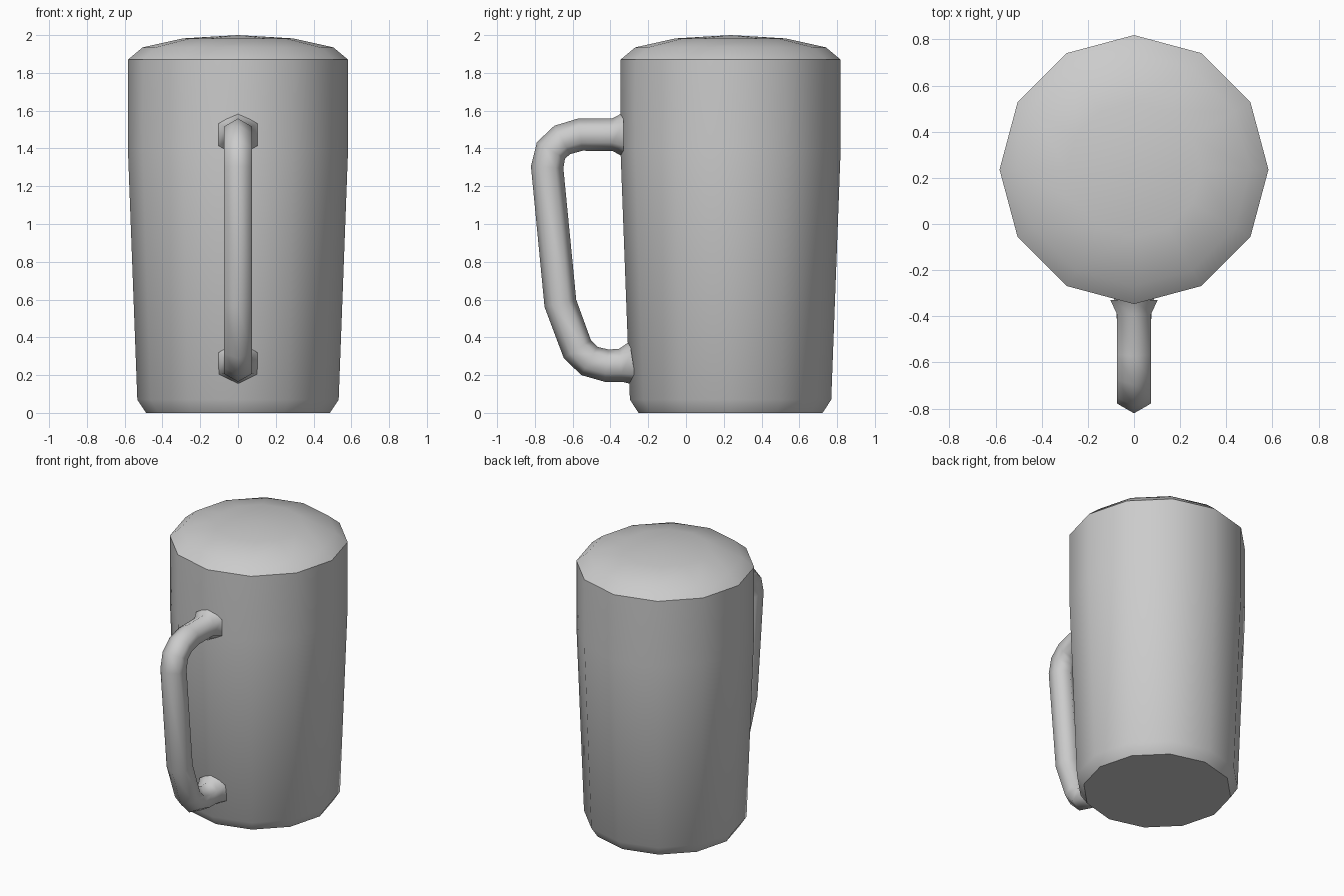
import bpy, math
from mathutils import Vector

if "Cube" in bpy.data.objects:
    bpy.data.objects.remove(bpy.data.objects["Cube"])

SIDES = 12
CENTRE_Y = 0.236
RADIUS = 0.583


def make_object(name, verts, faces, angle):
    mesh = bpy.data.meshes.new(name)
    mesh.from_pydata(verts, [], faces)
    obj = bpy.data.objects.new(name, mesh)
    bpy.context.collection.objects.link(obj)
    bpy.ops.object.select_all(action='DESELECT')
    obj.select_set(True)
    bpy.context.view_layer.objects.active = obj
    bpy.ops.object.shade_smooth_by_angle(angle=math.radians(angle))
    return obj


def bridge(rings, n):
    """Quads between successive rings of n vertices."""
    return [(r * n + i, r * n + (i + 1) % n,
             (r + 1) * n + (i + 1) % n, (r + 1) * n + i)
            for r in range(rings - 1) for i in range(n)]


def lathe_rings(profile):
    return [(r * math.cos(2 * math.pi * i / SIDES),
             CENTRE_Y + r * math.sin(2 * math.pi * i / SIDES), z)
            for r, z in profile for i in range(SIDES)]


# Tapered body with a chamfered foot
body = [(0.487, 0), (0.533, 0.07), (RADIUS, 1.4), (RADIUS, 1.87)]
faces = bridge(len(body), SIDES) + [tuple(reversed(range(SIDES)))]
make_object("mug_body", lathe_rings(body), faces, 45)

# Domed top: flattened half sphere
dome = [(RADIUS * math.cos(math.radians(a)), 1.87 + 0.13 * math.sin(math.radians(a)))
        for a in (0, 30, 60)]
verts = lathe_rings(dome) + [(0, CENTRE_Y, 2.0)]
tip = len(verts) - 1
faces = bridge(len(dome), SIDES)
faces += [(tip - SIDES + i, tip - SIDES + (i + 1) % SIDES, tip) for i in range(SIDES)]
make_object("domed_top", verts, faces, 45)

# Six-sided handle swept along a path of (y, z, radius), flared at both ends
path = [(-0.33, 1.473, 0.118), (-0.39, 1.473, 0.086), (-0.56, 1.473, 0.086),
        (-0.655, 1.445, 0.086), (-0.715, 1.39, 0.086), (-0.735, 1.30, 0.086),
        (-0.665, 0.58, 0.086), (-0.575, 0.337, 0.086), (-0.512, 0.275, 0.086),
        (-0.42, 0.25, 0.086), (-0.345, 0.252, 0.088), (-0.28, 0.262, 0.118)]
points = [Vector((0, y, z)) for y, z, r in path]
verts = []
for k, p in enumerate(points):
    before = (p - points[k - 1]).normalized() if k else Vector()
    after = (points[k + 1] - p).normalized() if k < len(points) - 1 else Vector()
    tangent = (before + after).normalized()
    side = Vector((1, 0, 0))
    normal = side.cross(tangent)
    for i in range(6):
        a = math.radians(60 * i)
        verts.append(p + path[k][2] * (normal * math.cos(a) - side * math.sin(a)))
last = len(verts) - 6
faces = bridge(len(path), 6)
faces += [tuple(reversed(range(6))), tuple(range(last, last + 6))]
handle = make_object("handle", verts, faces, 65)

# Keep the handle faces pointing outwards
import bmesh
bm = bmesh.new()
bm.from_mesh(handle.data)
bmesh.ops.recalc_face_normals(bm, faces=bm.faces)
bm.to_mesh(handle.data)
bm.free()
